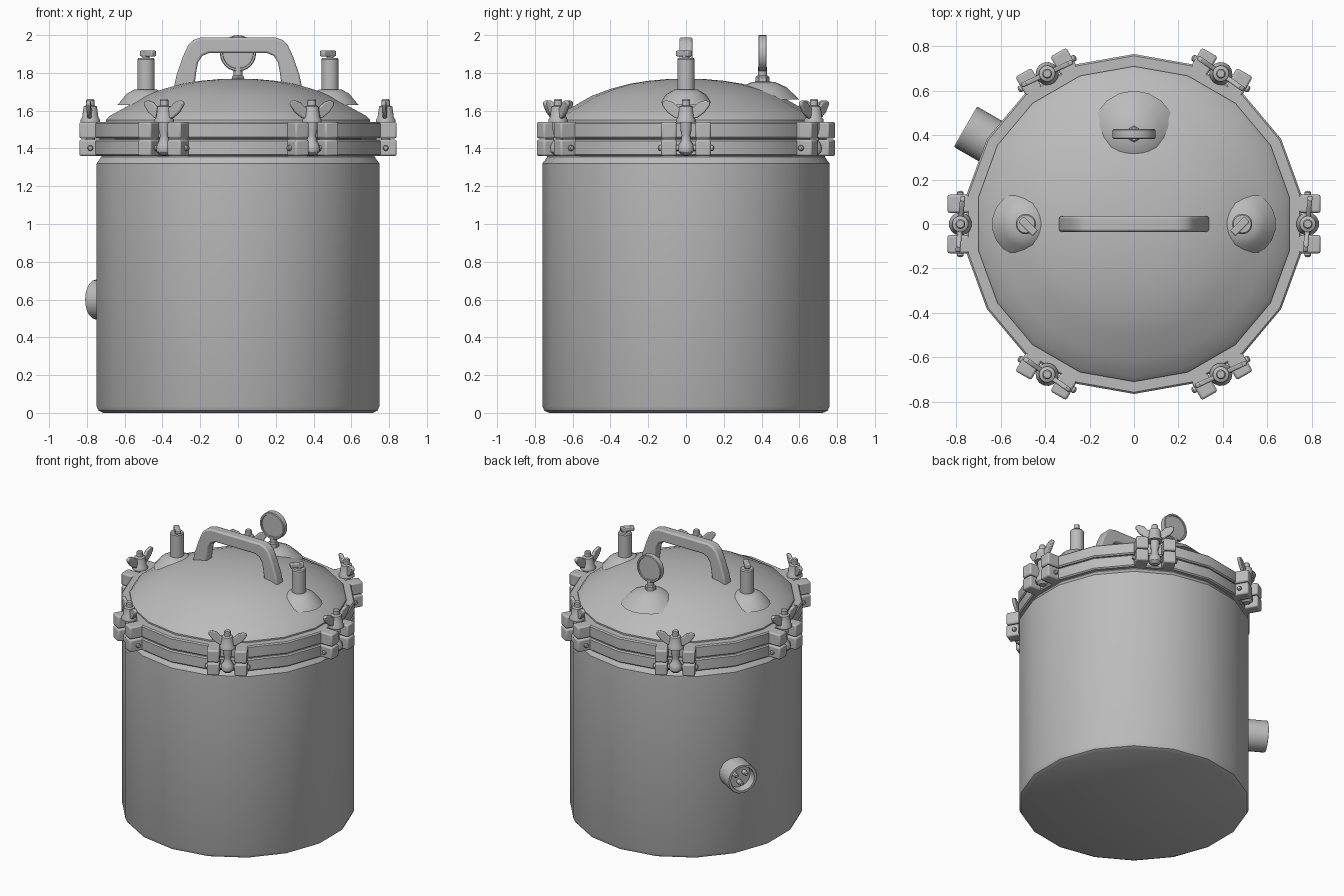
import bpy, bmesh
from math import cos, sin, pi, radians
from mathutils import Matrix, Vector

if "Cube" in bpy.data.objects:
    bpy.data.objects.remove(bpy.data.objects["Cube"])

metal = bpy.data.materials.new("grey_metal")
metal.use_nodes = True
COLOUR = (0.5, 0.5, 0.5, 1)
metal.diffuse_color = COLOUR
metal.node_tree.nodes["Principled BSDF"].inputs["Base Color"].default_value = COLOUR
parts = []


def finish(name, bm, matrix, bevel=0):
    bmesh.ops.recalc_face_normals(bm, faces=bm.faces)
    mesh = bpy.data.meshes.new(name)
    bm.to_mesh(mesh)
    bm.free()
    mesh.materials.append(metal)
    ob = bpy.data.objects.new(name, mesh)
    ob.matrix_world = matrix
    bpy.context.collection.objects.link(ob)
    if bevel:
        mod = ob.modifiers.new("Bevel", 'BEVEL')
        mod.width, mod.segments = bevel, 2
        mod.limit_method = 'ANGLE'
        mod.angle_limit = radians(40)
    parts.append(ob)
    return ob


def lathe(name, profile, sides=16, matrix=Matrix()):
    """Revolve (radius, height) points about local z; open ends are capped."""
    bm = bmesh.new()
    rings = []
    for r, z in profile:
        if r == 0:
            rings.append([bm.verts.new((0, 0, z))] * sides)
        else:
            rings.append([bm.verts.new((r * cos(pi / 2 + 2 * pi * i / sides),
                                        r * sin(pi / 2 + 2 * pi * i / sides), z))
                          for i in range(sides)])
    for a, b in zip(rings, rings[1:]):
        for i in range(sides):
            j = (i + 1) % sides
            corners = list(dict.fromkeys((a[i], a[j], b[j], b[i])))
            bm.faces.new(corners)
    for ring, (r, z) in ((rings[0], profile[0]), (rings[-1], profile[-1])):
        if r:
            bm.faces.new(ring)
    return finish(name, bm, matrix)


def plate(name, outline, depth, matrix=Matrix(), bevel=0):
    """Extrude an x-z outline evenly about y = 0."""
    bm = bmesh.new()
    face = bm.faces.new([bm.verts.new((x, -depth / 2, z)) for x, z in outline])
    out = bmesh.ops.extrude_face_region(bm, geom=[face])
    new = [v for v in out["geom"] if isinstance(v, bmesh.types.BMVert)]
    bmesh.ops.translate(bm, verts=new, vec=(0, depth, 0))
    return finish(name, bm, matrix, bevel)


def box(name, lo, hi, matrix=Matrix(), bevel=0):
    bm = bmesh.new()
    size = Vector(hi) - Vector(lo)
    bmesh.ops.create_cube(bm, size=1, matrix=Matrix.Translation((Vector(lo) + Vector(hi)) / 2)
                          @ Matrix.Diagonal((*size, 1)))
    return finish(name, bm, matrix, bevel)


def move(x, y, z):
    return Matrix.Translation((x, y, z))


def turn(degrees, axis):
    return Matrix.Rotation(radians(degrees), 4, axis)


# Vessel, two flange rings and domed lid
lathe("vessel_body", [(0.725, 0), (0.75, 0.012), (0.76, 0.035), (0.76, 1.32),
                      (0.735, 1.355), (0.735, 1.38)], 18)
for name, z in (("lower_flange", 1.36), ("upper_flange", 1.453)):
    lathe(name, [(0.7, z), (0.757, z), (0.765, z + 0.008), (0.765, z + 0.079),
                 (0.757, z + 0.087), (0.7, z + 0.087)], 18)
lathe("flange_gasket", [(0.745, 1.44), (0.745, 1.46)], 18)
lathe("lid_dome", [(0.71, 1.53), (0.71, 1.55), (0.69, 1.572), (0.61, 1.615), (0.5, 1.678),
                   (0.4, 1.715), (0.3, 1.742), (0.2, 1.758), (0.1, 1.767), (0, 1.77)], 18)

# Raised pads on the lid
for side, x in (("right", -0.49), ("left", 0.49)):
    lathe(f"{side}_vent_pad", [(0.15, 1.63), (0.1, 1.69), (0.06, 1.712), (0, 1.716)],
          18, move(x, 0, 0))
lathe("gauge_pad", [(0.19, 1.66), (0.12, 1.725), (0.06, 1.752), (0, 1.756)], 18,
      move(0, 0.41, 0))

# Arched carrying handle
half = [(0.34, 1.72), (0.325, 1.79), (0.29, 1.89), (0.262, 1.95), (0.235, 1.975), (0.195, 1.988)]
inner = [(0.155, 1.905), (0.19, 1.89), (0.212, 1.855), (0.222, 1.8), (0.232, 1.72)]
outline = half + [(-x, z) for x, z in half[::-1]]
outline += [(-x, z) for x, z in inner[::-1]] + inner
plate("lid_handle", outline, 0.07, bevel=0.01)

# Vent valves with small levers
for side, s in (("right", -1), ("left", 1)):
    at = move(s * 0.487, 0, 0)
    lathe(f"{side}_vent_valve", [(0.046, 1.68), (0.046, 1.872), (0.04, 1.88), (0.018, 1.88),
                                 (0.018, 1.915), (0, 1.918)], 18, at)
    tilt = at @ turn(-135 if s > 0 else -45, 'Z')
    box(f"{side}_vent_lever", (-0.03, -0.018, 1.887), (0.06, 0.018, 1.918), tilt, 0.006)

# Pressure gauge
lathe("gauge_nut", [(0.037, 1.74), (0.037, 1.778), (0.03, 1.785), (0, 1.785)], 6, move(0, 0.405, 0))
lathe("gauge_stem", [(0.023, 1.77), (0.023, 1.83)], 12, move(0, 0.405, 0))
dial = [(0, 0.016), (0.08, 0.016), (0.082, 0.022), (0.092, 0.022), (0.096, 0.018)]
lathe("gauge_dial", dial + [(r, -h) for r, h in dial[::-1]], 24,
      move(0, 0.405, 1.904) @ turn(90, 'X'))

# Power inlet on the back right, with recessed prongs
inlet = turn(150, 'Z') @ move(0, 0, 0.6) @ turn(90, 'Y')
lathe("power_inlet", [(0.105, 0.7), (0.105, 0.87), (0.101, 0.876), (0.085, 0.876),
                      (0.082, 0.87), (0.082, 0.815), (0, 0.815)], 20, inlet)
for i in range(3):
    lathe(f"inlet_prong_{i + 1}", [(0.016, 0.81), (0.016, 0.855), (0.01, 0.862), (0, 0.862)], 12,
          inlet @ turn(120 * i, 'Z') @ move(0.042, 0, 0))

# Six swing-bolt clamps with wing nuts, modelled facing +x and turned into place
wing = [(0.015, 1.553), (0.06, 1.562), (0.1, 1.592), (0.128, 1.632), (0.125, 1.648),
        (0.105, 1.655), (0.07, 1.645), (0.045, 1.62), (0.015, 1.612)]
for k in range(6):
    spin = turn(60 * k, 'Z')
    bolt = spin @ move(0.782, 0, 0)
    for tag, s in (("a", -1), ("b", 1)):
        y = sorted((s * 0.05, s * 0.132))
        for level, z in (("lower", 1.36), ("upper", 1.453)):
            box(f"{level}_lug_{k + 1}{tag}", (0.71, y[0], z), (0.84, y[1], z + 0.087), spin, 0.01)
        plate(f"nut_wing_{k + 1}{tag}", wing, 0.022, bolt @ turn(90 * s - 5, 'Z'), 0.006)
    lathe(f"swing_bolt_{k + 1}", [(0, 1.362), (0.022, 1.365), (0.04, 1.382), (0.044, 1.4),
                                  (0.038, 1.422), (0.026, 1.44), (0.022, 1.47), (0.03, 1.5),
                                  (0.03, 1.545)], 14, bolt)
    lathe(f"wing_nut_{k + 1}", [(0.052, 1.538), (0.052, 1.552), (0.044, 1.565), (0.036, 1.622),
                                (0.022, 1.628), (0.022, 1.655), (0.017, 1.662), (0, 1.662)],
          14, bolt)
    lathe(f"hinge_pin_{k + 1}", [(0, -0.15), (0.01, -0.148), (0.015, -0.142), (0.015, 0.142),
                                 (0.01, 0.148), (0, 0.15)], 12,
          bolt @ move(0, 0, 1.402) @ turn(90, 'X'))

# Smooth curved surfaces while keeping the hard edges
bpy.context.view_layer.update()
for ob in bpy.context.view_layer.objects:
    ob.select_set(ob in parts)
bpy.context.view_layer.objects.active = parts[0]
bpy.ops.object.shade_smooth_by_angle(angle=radians(32))
